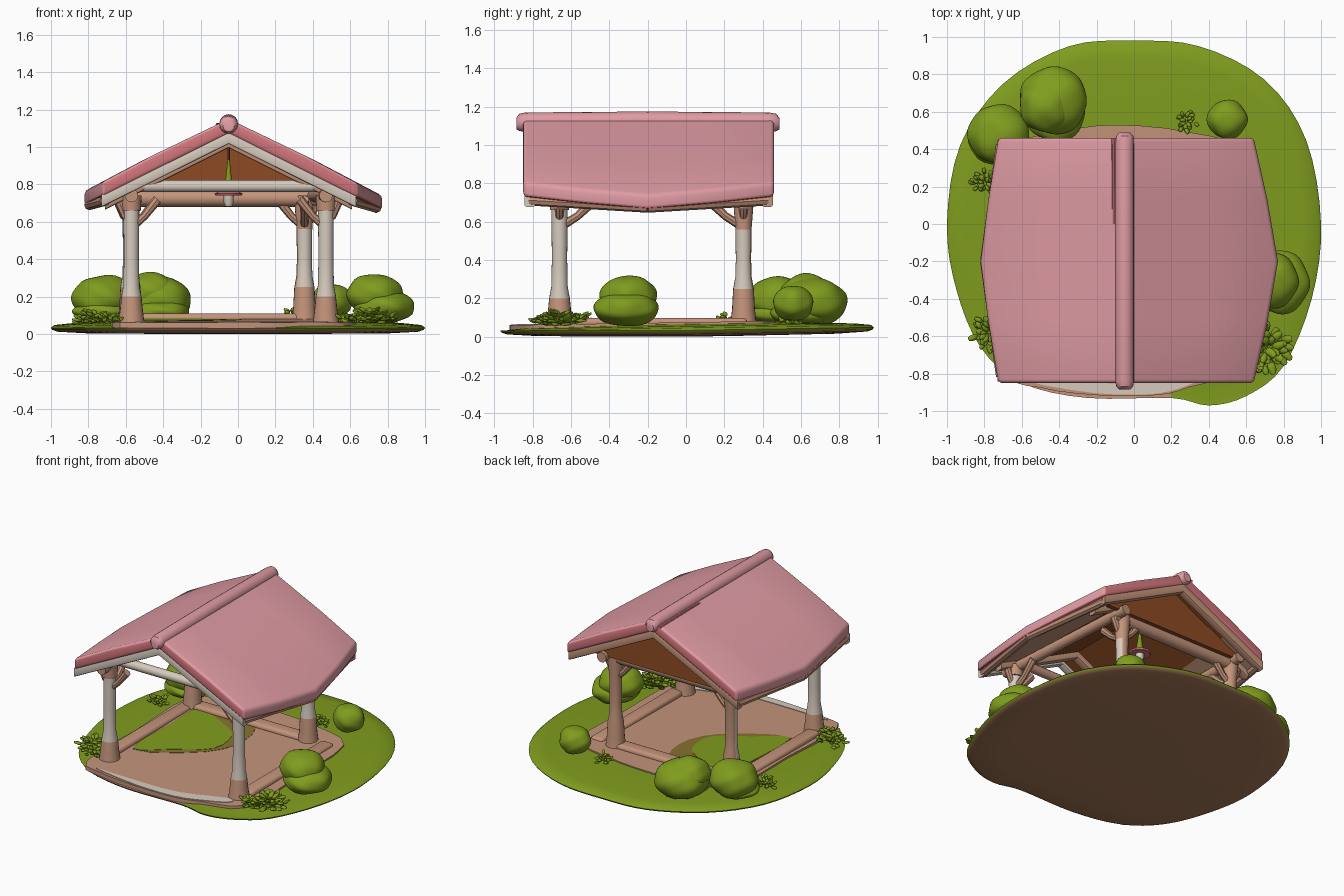
import bpy, bmesh, math, random
from mathutils import Vector, Matrix

if "Cube" in bpy.data.objects:
    bpy.data.objects.remove(bpy.data.objects["Cube"])

random.seed(4)
RX = -0.05  # ridge line


def mat(name, r, g, b):
    m = bpy.data.materials.new(name)
    m.diffuse_color = (r, g, b, 1)
    m.use_nodes = True
    m.node_tree.nodes["Principled BSDF"].inputs["Base Color"].default_value = m.diffuse_color
    return m


GRASS = mat("grass green", 0.215, 0.335, 0.013)
TAN = mat("tan wood", 0.55, 0.295, 0.195)
WHITE = mat("pale plaster", 0.68, 0.60, 0.52)
PINK = mat("pink roof", 0.74, 0.33, 0.37)
ROSE = mat("rose edge", 0.64, 0.18, 0.20)
BROWN = mat("brown boards", 0.27, 0.07, 0.017)
SOIL = mat("brown soil", 0.38, 0.19, 0.095)
OLIVE = mat("olive moss", 0.24, 0.17, 0.03)


def finish(name, bm, mats, rule=None, angle=40):
    bmesh.ops.recalc_face_normals(bm, faces=bm.faces)
    bm.normal_update()
    if rule:
        for f in bm.faces:
            f.material_index = rule(f.calc_center_median(), f.normal)
    me = bpy.data.meshes.new(name)
    bm.to_mesh(me)
    bm.free()
    ob = bpy.data.objects.new(name, me)
    bpy.context.collection.objects.link(ob)
    for m in mats:
        me.materials.append(m)
    bpy.ops.object.select_all(action='DESELECT')
    ob.select_set(True)
    bpy.context.view_layer.objects.active = ob
    bpy.ops.object.shade_smooth_by_angle(angle=math.radians(angle))
    return ob


def loft(bm, rings):
    rows = [[bm.verts.new(p) for p in r] for r in rings]
    n = len(rows[0])
    for a, b in zip(rows, rows[1:]):
        for i in range(n):
            bm.faces.new((a[i], a[(i + 1) % n], b[(i + 1) % n], b[i]))
    bm.faces.new(rows[0])
    bm.faces.new(rows[-1])


def tube(name, pts, radii, mats, rule=None, n=12):
    """Round bar through points with a radius at each."""
    pts = [Vector(p) for p in pts]
    q = (pts[-1] - pts[0]).to_track_quat('Z', 'Y')
    bm = bmesh.new()
    loft(bm, [[p + q @ Vector((r * math.cos(t), r * math.sin(t), 0))
               for t in (2 * math.pi * i / n for i in range(n))] for p, r in zip(pts, radii)])
    return finish(name, bm, mats, rule)


def box(name, lo, hi, m, bevel=0.025):
    bm = bmesh.new()
    lo, hi = Vector(lo), Vector(hi)
    bmesh.ops.create_cube(bm, size=1, matrix=Matrix.Translation((lo + hi) / 2) @ Matrix.Diagonal((*(hi - lo), 1)))
    bmesh.ops.bevel(bm, geom=bm.edges[:], offset=min(bevel, (hi.z - lo.z) * .45), segments=3, affect='EDGES', profile=0.5)
    return finish(name, bm, [m])


def smooth_loop(pts, k=4):
    """Closed rounded outline through a few points."""
    out, n = [], len(pts)
    P = [Vector(p) for p in pts]
    for i in range(n):
        a, b, c, d = P[i - 1], P[i], P[(i + 1) % n], P[(i + 2) % n]
        for j in range(k):
            t = j / k
            out.append(0.5 * (2 * b + (c - a) * t + (2 * a - 5 * b + 4 * c - d) * t * t + (3 * b - a - 3 * c + d) * t ** 3))
    return out


def tilt(y):
    return 0.016 * y


# island: thin tilted turf, soil below, bare tan rim at the front
OUT = smooth_loop([(0, .98), (.35, .95), (.7, .77), (.92, .45), (1, 0), (.95, -.4), (.8, -.76), (.6, -.92), (.4, -.97),
                   (.2, -.93), (-.25, -.93), (-.6, -.85), (-.82, -.66), (-.95, -.35), (-1, 0), (-.93, .42), (-.7, .75), (-.35, .95)])
RINGS = [(.3, .0), (.8, .003), (.965, .012), (.993, .022), (1, .033), (.985, .046), (.9, .055), (.6, .066), (.25, .07)]


def turf_rule(c, n):
    if n.z < -.7:
        return 1
    return 2 if c.y < -.84 and -.62 < c.x < .22 else 0


bm = bmesh.new()
loft(bm, [[(p.x * s, p.y * s, z + max(0, tilt(p.y * s)) + (min(0, tilt(p.y * s)) if z > .04 else 0))
           for p in OUT] for s, z in RINGS])
finish("island", bm, [GRASS, SOIL, TAN], turf_rule)


def plate(name, outline, z0, z1, m, k=3):
    pts = smooth_loop(outline, k)
    bm = bmesh.new()
    loft(bm, [[(p.x, p.y, z + tilt(p.y)) for p in pts] for z in (z0, z1)])
    return finish(name, bm, [m])


# paved floor, pale front strip and mossy patch
plate("floor", [(-.67, -.78), (-.5, -.875), (-.2, -.915), (.12, -.915), (.3, -.87), (.6, -.74), (.62, -.2), (.6, .36),
                (.3, .49), (-.1, .53), (-.4, .49), (-.66, .38), (-.67, -.2)], .045, .075, TAN)
plate("front_strip", [(-.55, -.845), (-.2, -.905), (.12, -.907), (.32, -.85), (.47, -.78), (.44, -.73), (.1, -.84), (-.25, -.85)], .073, .079, WHITE)
plate("moss_border", [(-.52, -.47), (-.1, -.24), (.02, .05), (-.1, .32), (-.5, .32), (-.53, 0)], .073, .077, OLIVE)
plate("moss_patch", [(-.52, -.46), (-.3, -.33), (-.08, -.17), (-.09, .06), (-.25, .18), (-.5, .27), (-.525, 0)], .073, .079, GRASS)

# low kerbs along the floor
for x in (-.6, .5):
    box("side_kerb", (x - .05, -.62, .05), (x + .05, .32, .098), TAN)
box("back_kerb", (-.56, .25, .06), (.4, .35, .11), TAN)

# posts: flared tan foot, pale shaft (weathered to tan on the rear posts), tan head, diagonal braces
POSTS = [(-.57, -.66, .2, .66), (.47, -.66, .2, .66), (-.575, .3, .25, .6), (.355, .3, .25, .56)]
for x, y, lo, hi in POSTS:
    def shaft(c, n, x=x, y=y, lo=lo, hi=hi):
        if not lo < c.z < hi:
            return 0
        if y < 0:
            return 1
        return int(n.y < .2) if x < 0 else int(n.x - n.y > -.1)
    zs = [.05, .09, .14, lo, lo + .06, .4, hi, .66, .74]
    rs = [.072, .066, .06, .054, .043, .04, .042, .05, .055]
    tube("post", [(x, y, z) for z in zs], rs, [TAN, WHITE], shaft, 20)
    sx, sy = (1 if x < 0 else -1), (1 if y < 0 else -1)
    for dx, dy, l in ((sx, 0, .14), (0, sy, .19), (-sx, 0, .07)):
        tube("brace", [(x, y, .57 + (.04 if l < .1 else 0)), (x + dx * l * .5, y + dy * l * .5, .63),
                       (x + dx * l, y + dy * l, .72)], [.024, .021, .026], [TAN], n=8)

# tie beams and side plates
tube("front_beam", [(-.62, -.66, .79), (.52, -.66, .79)], [.032, .032], [TAN, WHITE], lambda c, n: int(n.y < .1 or n.z > .5))
tube("back_beam", [(-.6, .3, .725), (.42, .3, .725)], [.045, .045], [TAN])
for x0, x1 in ((-.57, -.575), (.47, .4)):
    tube("side_beam", [(x0, -.76, .74), (x1, .4, .74)], [.036, .036], [TAN])


def roof(name, top, thick, left, right, y0, y1, mats, rule, bevel):
    """Gabled slab whose eaves bow outwards; left and right are (middle, end) widths."""
    ym, ys = -.2, [y0, (y0 - .2) / 2, -.2, (y1 - .2) / 2, y1]
    bm = bmesh.new()
    rings = []
    for y in ys:
        f = abs(y - ym) / ((y1 - ym) if y > ym else (ym - y0))
        wid = [m + (e - m) * f ** 1.2 for m, e in (left, right)]
        cross = [(s, b, s * wid[int(s > 0)]) for s, b in ((-1, 0), (-.6, .008), (0, 0), (.6, .008), (1, 0))]
        upper = [(RX + d, y, top - .5 * abs(d) + b) for s, b, d in cross]
        lower = [(RX + d, y, top - .5 * abs(d) - thick) for s, b, d in reversed(cross)]
        rings.append(upper + lower)
    loft(bm, rings)
    if bevel:
        bmesh.ops.recalc_face_normals(bm, faces=bm.faces)
        es = [e for e in bm.edges if len(e.link_faces) == 2 and e.calc_face_angle() > 1.0]
        bmesh.ops.bevel(bm, geom=es, offset=bevel, segments=3, affect='EDGES', profile=.5)
    return finish(name, bm, mats, rule, 35)


# pink roof covering with rose gable edges and a rose drip line
roof("roof_cover", 1.15, .08, (.77, .675), (.82, .69), -.85, .46, [PINK, ROSE],
     lambda c, n: int(n.z < -.2 or abs(n.y) > .8), .02)
# boarded underside: tan eaves, brown boards in the middle
roof("roof_boards", 1.075, .035, (.735, .645), (.785, .655), -.8, .42, [TAN, BROWN],
     lambda c, n: int(n.z < -.5 and abs(c.x - RX) < .4), 0)
# ridge roll
tube("ridge_roll", [(RX, y, z) for y, z in ((-.885, 1.112), (-.87, 1.118), (-.84, 1.12), (-.2, 1.125), (.43, 1.12), (.47, 1.118), (.488, 1.112))],
     [.03, .045, .05, .05, .05, .046, .03], [PINK], n=16)
# rose seam beside the ridge at the back
tube("ridge_seam", [(RX - .058, .0, 1.117), (RX - .058, .46, 1.117)], [.008, .012], [ROSE], n=8)


def bar(name, a, b, wy, hz, m):
    """Rectangular board between two points, cut vertical at the ends."""
    bm = bmesh.new()
    loft(bm, [[(p[0], p[1] + u * wy, p[2] + v * hz) for u, v in ((-1, -1), (1, -1), (1, 1), (-1, 1))] for p in (a, b)])
    es = [e for e in bm.edges if abs((e.verts[0].co - e.verts[1].co).x) > .1]
    bmesh.ops.bevel(bm, geom=es, offset=.01, segments=2, affect='EDGES', profile=.5)
    return finish(name, bm, [m])


# barge boards at both gables, eave boards and rafters
for s, mid in ((-1, .745), (1, .79)):
    for y, m, nm in ((-.815, WHITE, "front_barge_board"), (.425, TAN, "back_barge_board")):
        bar(nm, (RX, y, 1.05), (RX + s * .68, y, .712), .028, .034, m)
    for y in (-.815, .425):
        tube("eave_board", [(RX + s * .66, y, .712), (RX + s * mid, -.2, .69 if s < 0 else .675)], [.028, .028], [TAN], n=8)
    for y in (-.66, .3):
        bar("rafter", (RX, y, 1.025), (RX + s * .66, y, .695), .03, .03, TAN)

# brown back gable panel
bm = bmesh.new()
loft(bm, [[(RX - .58, y, .74), (RX + .58, y, .74), (RX, y, 1.03)] for y in (.34, .37)])
finish("back_gable", bm, [BROWN])

# hanging lamp under the ridge
tube("lamp_cord", [(RX, 0, 1.03), (RX, 0, .92)], [.006, .006], [BROWN], n=6)
tube("lamp_cap", [(RX, 0, .93), (RX, 0, .84), (RX, 0, .765)], [.006, .015, .03], [GRASS], n=10)
tube("lamp_shade", [(RX, 0, .77), (RX, 0, .75), (RX, 0, .74)], [.035, .075, .07], [ROSE], n=16)
tube("lamp_bulb", [(RX, 0, .745), (RX, 0, .7), (RX, 0, .682)], [.028, .026, .018], [WHITE], n=12)


def bush(x, y, z, rx, ry, rz):
    bm = bmesh.new()
    bmesh.ops.create_icosphere(bm, subdivisions=4, radius=1)
    for v in bm.verts:
        c = v.co
        k = 1 + .035 * math.sin(4 * c.x + 9 * x) * math.sin(5 * c.y + 3 * y) + .02 * math.sin(6 * c.z + 5 * c.x)
        v.co = Vector((x + c.x * rx * k, y + c.y * ry * k, z + c.z * rz * k))
    finish("bush", bm, [GRASS], angle=60)


# rounded bushes
for b in [(-.43, .66, .18, .18, .18, .13), (-.47, .63, .22, .14, .14, .11), (-.42, .6, .12, .16, .16, .07),
          (-.72, .48, .19, .165, .16, .125), (-.72, .45, .12, .16, .14, .06),
          (.73, -.3, .21, .15, .15, .11), (.78, -.31, .145, .16, .17, .09),
          (.5, .56, .175, .108, .105, .092)]:
    bush(*b)


def tuft(x, y, r, h, count):
    """Clump of small folded leaves spreading outwards."""
    bm = bmesh.new()
    for i in range(count):
        a = random.uniform(0, 2 * math.pi)
        d = random.uniform(.0, .65) * r
        l, e = random.uniform(.38, .5) * r, random.uniform(.0, .7)
        M = (Matrix.Translation((x + d * math.cos(a), y + d * math.sin(a), .06 + h * random.uniform(0, .7) * (1 - d / r)))
             @ Matrix.Rotation(a + random.uniform(-.8, .8), 4, 'Z') @ Matrix.Rotation(-e, 4, 'Y'))
        bmesh.ops.create_icosphere(bm, subdivisions=1, radius=1,
                                   matrix=M @ Matrix.Translation((l * .5, 0, 0)) @ Matrix.Diagonal((l * .6, l * .36, .01, 1)))
    finish("leaf_tuft", bm, [GRASS], angle=60)


# leafy plants around the floor
for t in [(.7, -.66, .15, .08, 60), (.6, -.73, .1, .06, 25), (-.77, -.58, .11, .1, 40), (-.69, -.66, .09, .06, 20),
          (.28, .55, .075, .1, 25), (-.79, .22, .085, .09, 30)]:
    tuft(*t)
